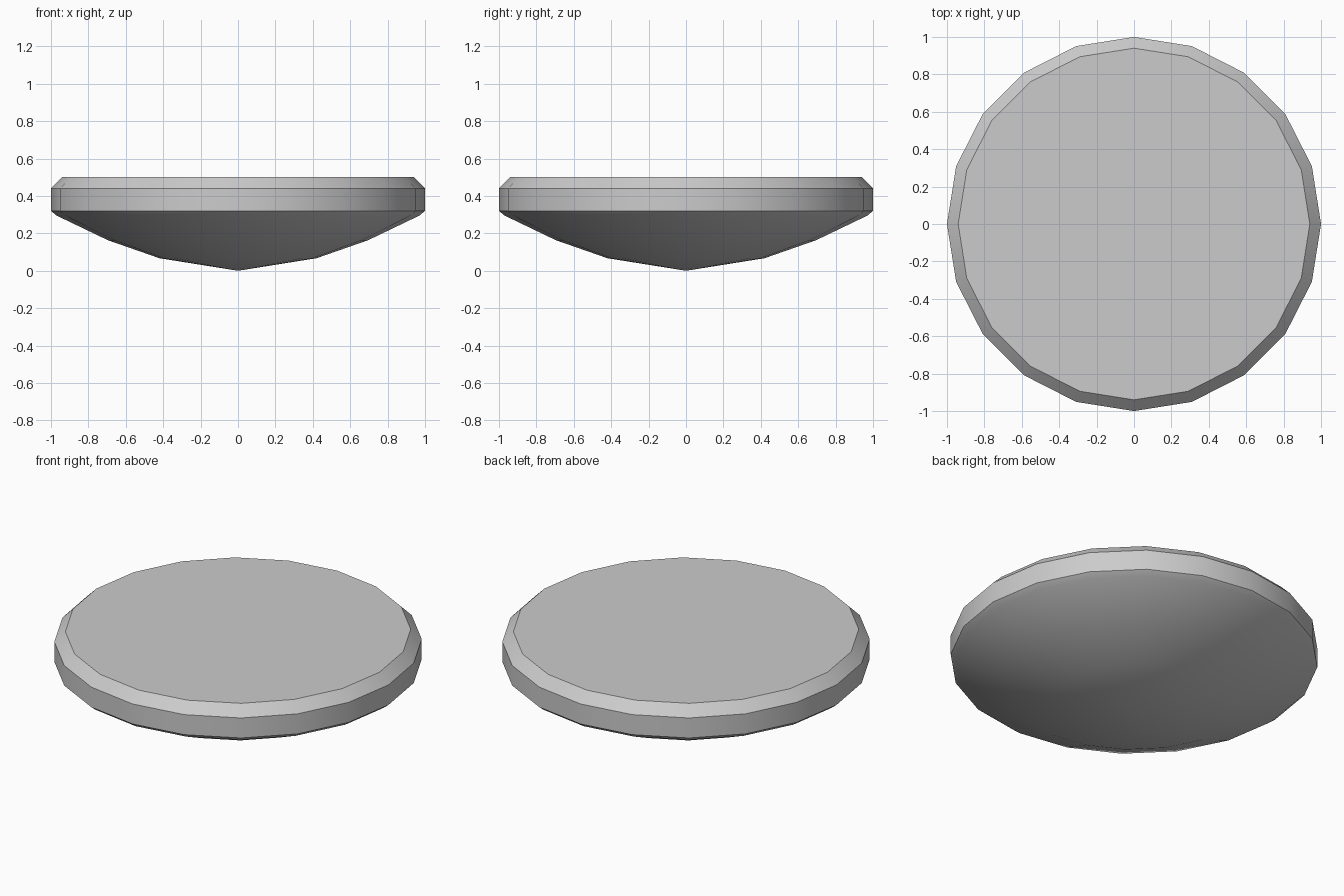
import bpy, bmesh
from math import radians, sin, cos, tau

if "Cube" in bpy.data.objects:
    bpy.data.objects.remove(bpy.data.objects["Cube"])

SIDES = 20
# Half profile from the underside rim to the top edge (radius, height)
PROFILE = [(0.42, 0.067), (0.695, 0.163), (0.97, 0.295), (1.0, 0.32), (1.0, 0.44), (0.94, 0.5)]


def ring(bm, r, z):
    return [bm.verts.new((r * cos(tau * i / SIDES), r * sin(tau * i / SIDES), z)) for i in range(SIDES)]


bm = bmesh.new()
rings = [ring(bm, r, z) for r, z in PROFILE]

# Bowl, rim band and chamfer
for low, high in zip(rings, rings[1:]):
    for i in range(SIDES):
        j = (i + 1) % SIDES
        bm.faces.new((low[i], low[j], high[j], high[i]))

# Pointed bottom and flat top
apex = bm.verts.new((0, 0, 0))
for i in range(SIDES):
    bm.faces.new((apex, rings[0][(i + 1) % SIDES], rings[0][i]))
bm.faces.new(rings[-1])
bmesh.ops.recalc_face_normals(bm, faces=bm.faces)

mesh = bpy.data.meshes.new("rounded_disc")
bm.to_mesh(mesh)
bm.free()
disc = bpy.data.objects.new("rounded_disc", mesh)
bpy.context.collection.objects.link(disc)

# Smooth around the disc, sharp at the rim edges
bpy.context.view_layer.objects.active = disc
disc.select_set(True)
bpy.ops.object.shade_smooth_by_angle(angle=radians(30))
